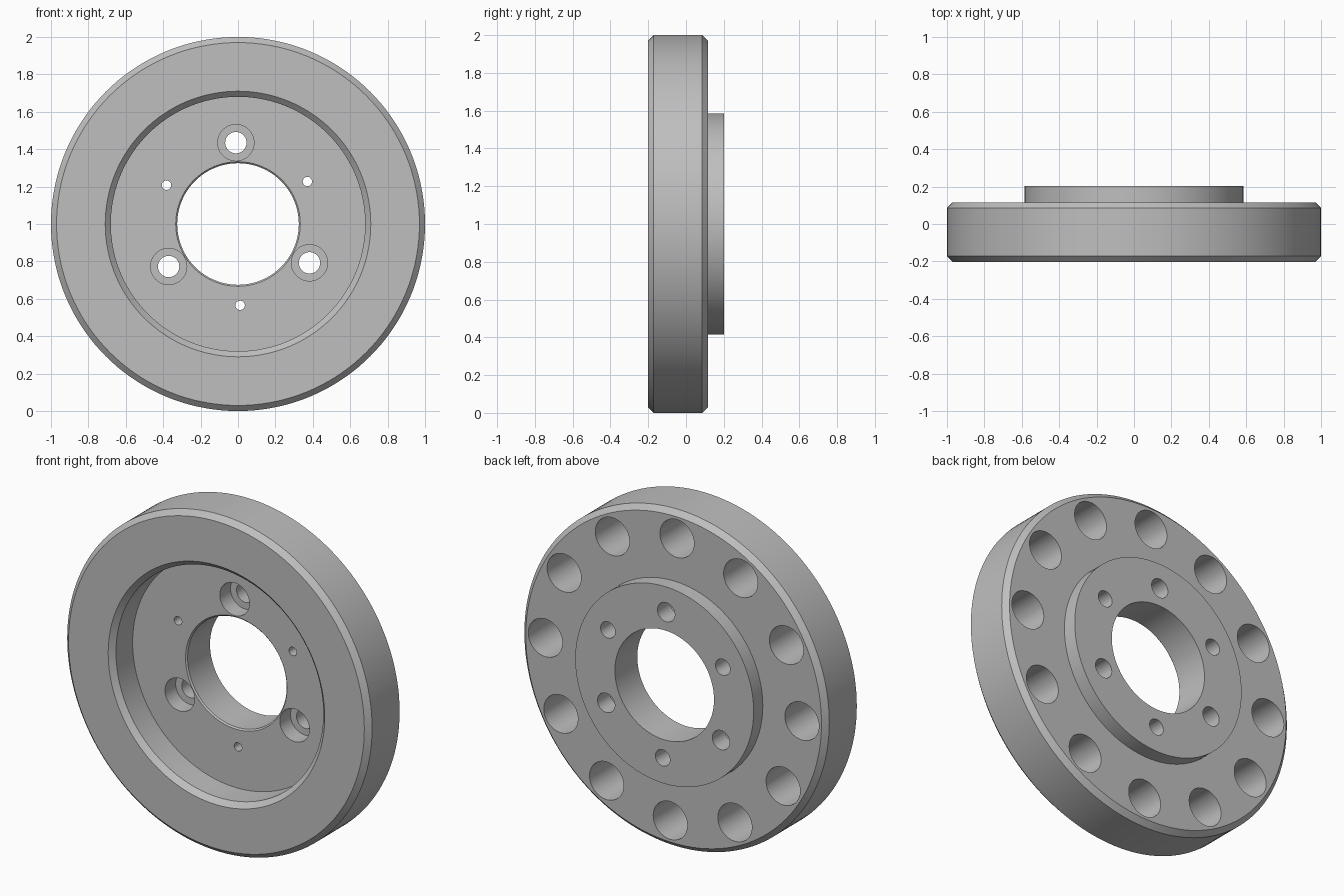
import bpy
import bmesh
from math import cos, sin, pi, radians

if "Cube" in bpy.data.objects:
    bpy.data.objects.remove(bpy.data.objects["Cube"], do_unlink=True)

# One plain metal colour
metal = bpy.data.materials.new("light_grey_metal")
metal.use_nodes = True
grey = (0.52, 0.52, 0.52, 1)
metal.diffuse_color = grey
metal.node_tree.nodes["Principled BSDF"].inputs["Base Color"].default_value = grey

# Axial planes, front to back
FRONT, FLOOR, FACE, BACK = -0.202, -0.016, 0.116, 0.202
BEVEL = 0.03
TURN = radians(91.5)      # direction of the first hole in each pattern
BOLT_RADIUS = 0.435


def lathe(bm, profile, cx=0, cz=1, steps=48, closed=False):
    """Revolve (radius, y) points about an axis parallel to y."""
    rings = []
    for r, y in profile:
        rings.append([bm.verts.new((cx + r * cos(2 * pi * i / steps), y,
                                    cz + r * sin(2 * pi * i / steps)))
                      for i in range(steps)])
    pairs = list(zip(rings, rings[1:]))
    if closed:
        pairs.append((rings[-1], rings[0]))
    else:
        bm.faces.new(rings[0])
        bm.faces.new(rings[-1])
    for a, b in pairs:
        for i in range(steps):
            j = (i + 1) % steps
            bm.faces.new((a[i], a[j], b[j], b[i]))


def finish(bm, name):
    bmesh.ops.recalc_face_normals(bm, faces=bm.faces)
    mesh = bpy.data.meshes.new(name)
    bm.to_mesh(mesh)
    bm.free()
    mesh.materials.append(metal)
    obj = bpy.data.objects.new(name, mesh)
    bpy.context.collection.objects.link(obj)
    return obj


def ring_of_cutters(bm, profile, count, radius, start):
    for k in range(count):
        a = start + 2 * pi * k / count
        lathe(bm, profile, radius * cos(a), 1 + radius * sin(a))


# Turned disc: rim, rear boss, bore and front recess
bm = bmesh.new()
lathe(bm, [
    (0.71, FRONT), (1 - BEVEL, FRONT), (1, FRONT + BEVEL),
    (1, FACE - BEVEL), (1 - BEVEL, FACE),
    (0.585, FACE), (0.585, BACK),
    (0.325, BACK), (0.325, FLOOR + 0.008), (0.333, FLOOR),
    (0.68, FLOOR), (0.68, FRONT + BEVEL),
], steps=144, closed=True)
disc = finish(bm, "flanged_disc")

# All drilled holes as one cutter
bm = bmesh.new()
# blind pockets in the rear face
ring_of_cutters(bm, [(0.112, FACE - 0.28), (0.112, FACE + 0.05)], 12, 0.842, TURN)
# counterbored bolt holes
ring_of_cutters(bm, [(0.097, FLOOR - 0.05), (0.097, FLOOR + 0.1),
                     (0.057, FLOOR + 0.1), (0.057, BACK + 0.05)],
                3, BOLT_RADIUS, TURN)
# small holes, wider at the rear
ring_of_cutters(bm, [(0.025, FLOOR - 0.05), (0.025, FLOOR + 0.06),
                     (0.048, FLOOR + 0.08), (0.048, BACK + 0.05)],
                3, BOLT_RADIUS, TURN + pi / 3)
cutter = finish(bm, "hole_cutter")
cutter.hide_render = True

drill = disc.modifiers.new("drilled_holes", 'BOOLEAN')
drill.operation = 'DIFFERENCE'
drill.solver = 'EXACT'
drill.object = cutter

bpy.ops.object.select_all(action='DESELECT')
disc.select_set(True)
bpy.context.view_layer.objects.active = disc
bpy.ops.object.modifier_apply(modifier=drill.name)
bpy.data.objects.remove(cutter, do_unlink=True)
bpy.ops.object.shade_smooth_by_angle(angle=radians(25))
